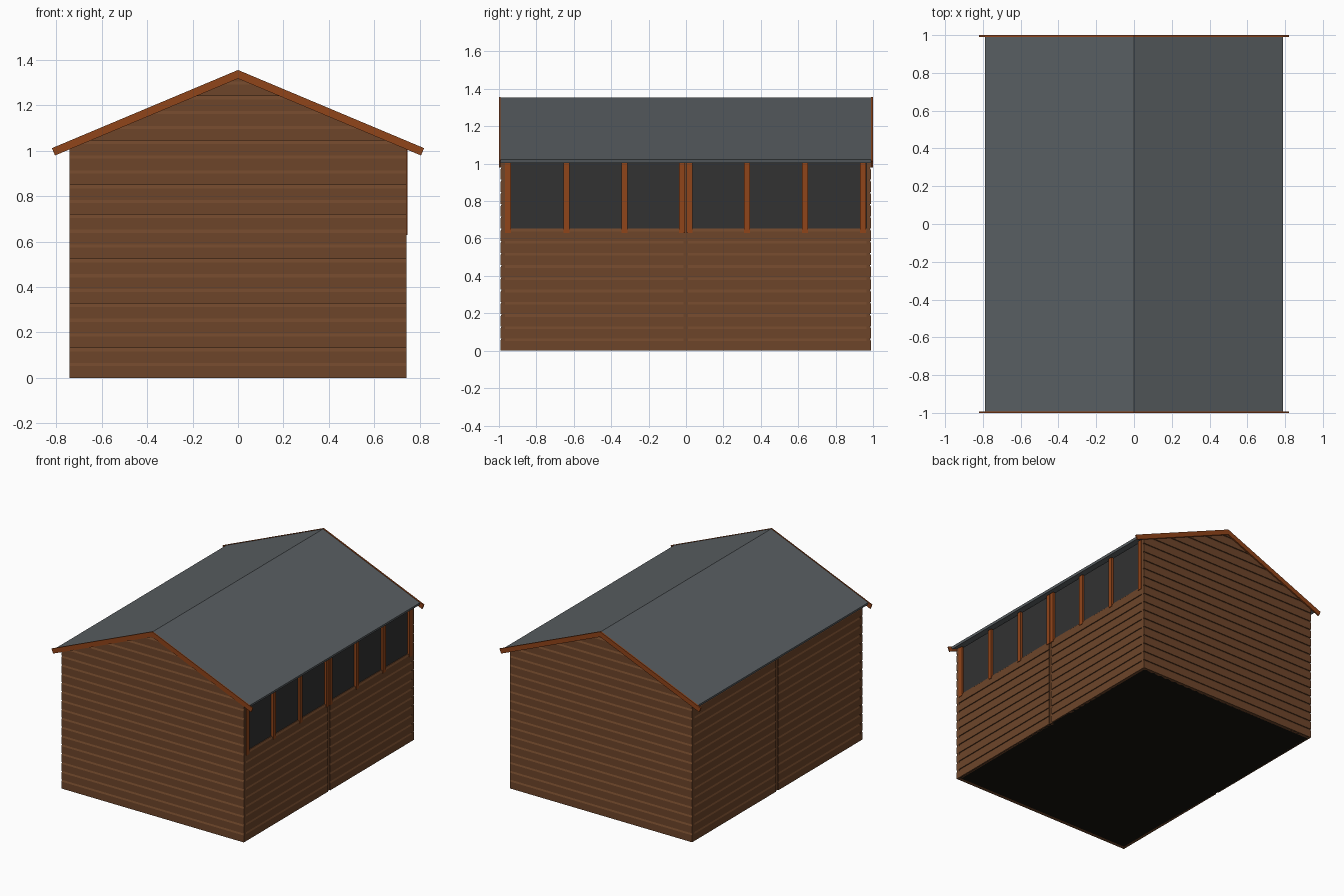
import bpy, bmesh
from mathutils import Vector

if "Cube" in bpy.data.objects:
    bpy.data.objects.remove(bpy.data.objects["Cube"])

SLOPE = 0.42          # roof pitch
ROW = 0.0653          # cladding board height


def material(name, rgb):
    m = bpy.data.materials.new(name)
    m.diffuse_color = (*rgb, 1)
    m.use_nodes = True
    m.node_tree.nodes["Principled BSDF"].inputs["Base Color"].default_value = m.diffuse_color
    return m


CLAD = material("brown cladding", (0.155, 0.06, 0.023))
TRIM = material("orange trim", (0.28, 0.058, 0.010))
FELT = material("roof felt", (0.10, 0.113, 0.122))
GLASS = material("dark glazing", (0.032, 0.032, 0.032))
DARK = material("dark floor", (0.008, 0.006, 0.004))


def prism(name, pts, a, b, place, mat, clip=False):
    """Extrude a 2D outline from a to b; place(u, v, w) maps it to world space."""
    bm = bmesh.new()
    near = [bm.verts.new(place(u, v, a)) for u, v in pts]
    far = [bm.verts.new(place(u, v, b)) for u, v in pts]
    n = len(pts)
    bm.faces.new(near)
    bm.faces.new(far[::-1])
    for i in range(n):
        j = (i + 1) % n
        bm.faces.new((near[i], far[i], far[j], near[j]))
    if clip:  # trim to the underside of both roof slopes
        for s in (1, -1):
            cut = bmesh.ops.bisect_plane(
                bm, geom=bm.verts[:] + bm.edges[:] + bm.faces[:],
                plane_co=(0, 0, 1.334), plane_no=Vector((s * SLOPE, 0, 1)).normalized(),
                clear_outer=True)
            edges = [e for e in cut["geom_cut"] if isinstance(e, bmesh.types.BMEdge)]
            bmesh.ops.holes_fill(bm, edges=edges)
    bmesh.ops.recalc_face_normals(bm, faces=bm.faces[:])
    me = bpy.data.meshes.new(name)
    bm.to_mesh(me)
    bm.free()
    me.materials.append(mat)
    ob = bpy.data.objects.new(name, me)
    bpy.context.collection.objects.link(ob)
    return ob


def box(name, x0, x1, y0, y1, z0, z1, mat):
    return prism(name, [(x0, z0), (x1, z0), (x1, z1), (x0, z1)], y0, y1,
                 lambda u, v, w: (u, w, v), mat)


def shiplap(rows, thick, top=None):
    """Section of lapped boards: flat face, sloped shoulder, undercut step."""
    pts = [(-thick, 0)]
    for i in range(rows):
        z = i * ROW
        pts += [(0, z), (0, z + ROW * 0.78), (-0.007, z + ROW)]
    if top:
        pts[-1] = (0, top)
    return pts + [(-thick, pts[-1][1])]


# Gable walls at front and back
for name, s, face in (("front_gable_wall", -1, 0.993), ("back_gable_wall", 1, 0.99)):
    prism(name, shiplap(21, 0.025), -0.743, 0.743,
          lambda u, v, w, s=s, f=face: (w, s * (f + u), v), CLAD, clip=True)

# Side walls: two clad panels each, half height under the windows
for side, s, section in (("right", 1, shiplap(10, 0.02)),
                         ("left", -1, shiplap(16, 0.02, 1.015))):
    for part, y0, y1 in (("front", -0.967, -0.014), ("back", 0.012, 0.966)):
        prism(f"{side}_{part}_panel", section, y0, y1,
              lambda u, v, w, s=s: (s * (0.743 + u), w, v), CLAD)
    x0, x1 = sorted((s * 0.718, s * 0.736))
    box(f"{side}_panel_joint", x0, x1, -0.014, 0.012, 0, 1.01, CLAD)

# Window band and its uprights
box("window_glazing", 0.724, 0.730, -0.968, 0.966, 0.645, 1.015, GLASS)
for i, y in enumerate((-0.951, -0.640, -0.330, -0.021, 0.018, 0.326, 0.637, 0.947)):
    box(f"window_upright_{i + 1}", 0.728, 0.747, y - 0.016, y + 0.016, 0.63, 1.015, TRIM)

# Floor
box("floor", -0.735, 0.735, -0.985, 0.982, 0, 0.015, DARK)


def chevron(name, half, top, drop, skew, y0, y1, mat):
    """Inverted V section running along y."""
    z = top - SLOPE * half
    low = half - skew
    zl = top - drop - SLOPE * low
    pts = [(0, top), (half, z), (low, zl), (0, top - drop), (-low, zl), (-half, z)]
    return prism(name, pts, y0, y1, lambda u, v, w: (u, w, v), mat)


# Roof and bargeboards
chevron("roof", 0.79, 1.353, 0.019, 0.004, -0.993, 0.993, FELT)
chevron("front_bargeboard", 0.82, 1.356, 0.038, 0.014, -1.0, -0.992, TRIM)
chevron("back_bargeboard", 0.82, 1.356, 0.038, 0.014, 0.989, 1.0, TRIM)
